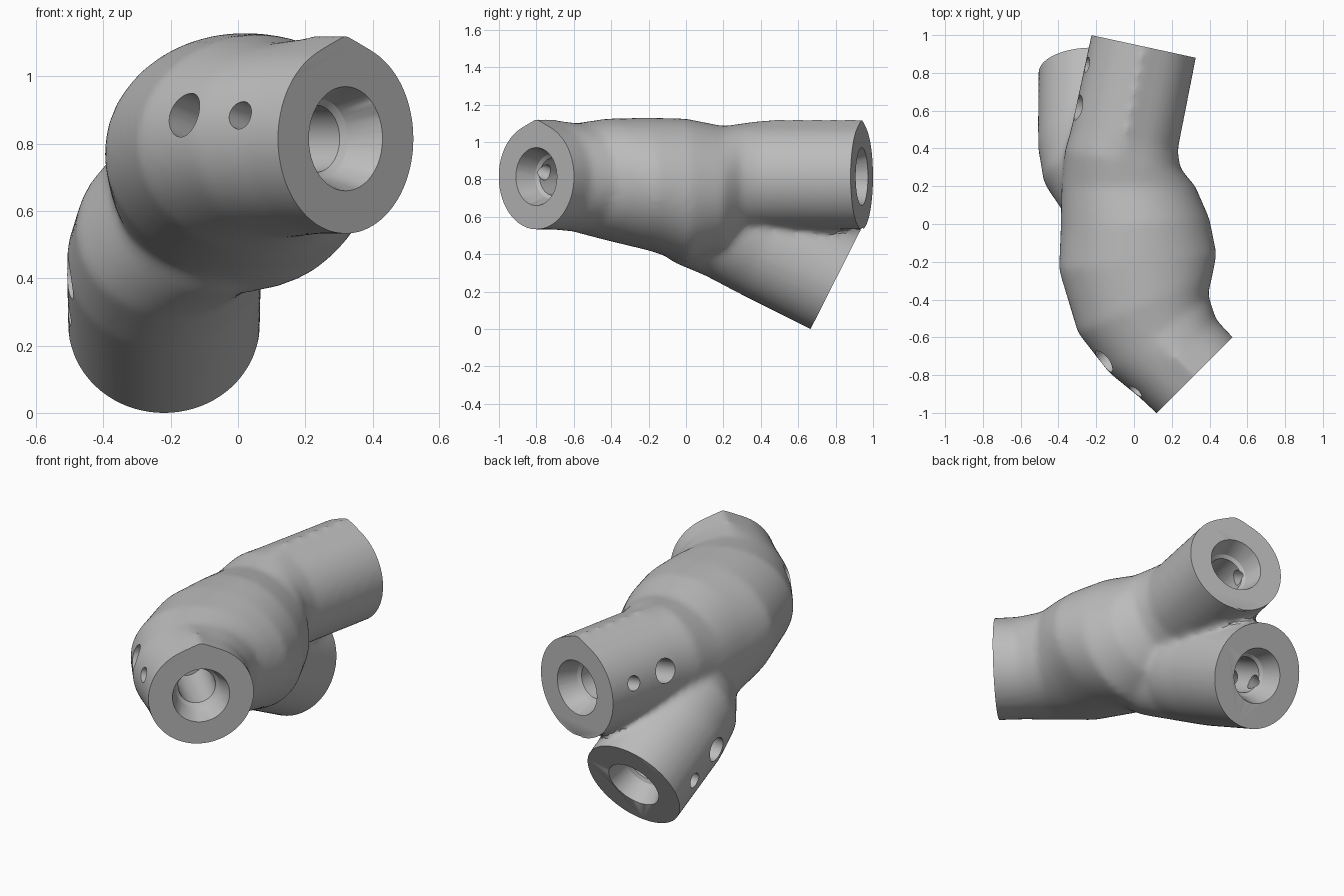
import bpy, bmesh, math
from mathutils import Vector, Matrix

cube = bpy.data.objects.get("Cube")
if cube:
    bpy.data.objects.remove(cube, do_unlink=True)

SIDES = 48
BORE_DEPTH = 0.47


def frame(origin, forward):
    """Matrix with local x to the side, local y up the section, local z forward."""
    f = Vector(forward).normalized()
    side = f.cross(Vector((0, 0, 1))).normalized()
    up = side.cross(f)
    m = Matrix((side, up, f)).transposed().to_4x4()
    m.translation = Vector(origin)
    return m


def ridge(angle):
    """Circle whose top rises to a low ridge between two tangents."""
    off = abs(angle - math.pi / 2)
    lim = math.radians(23)
    return 1 / math.cos(lim - off) if off < lim else 1


def loft(bm, sections):
    """Closed tube through sections of (centre, direction, width, height, ridged)."""
    rings = []
    for centre, forward, w, h, ridged in sections:
        m = frame(centre, forward)
        ring = []
        for i in range(SIDES):
            a = math.tau * i / SIDES
            k = ridge(a) if ridged else 1
            ring.append(bm.verts.new(m @ Vector((w * k * math.cos(a), h * k * math.sin(a), 0))))
        rings.append(ring)
    for r0, r1 in zip(rings, rings[1:]):
        for i in range(SIDES):
            j = (i + 1) % SIDES
            bm.faces.new((r0[i], r0[j], r1[j], r1[i]))
    bm.faces.new(rings[0][::-1])
    bm.faces.new(rings[-1])


def make_object(name, bm):
    bmesh.ops.recalc_face_normals(bm, faces=bm.faces)
    me = bpy.data.meshes.new(name)
    bm.to_mesh(me)
    bm.free()
    ob = bpy.data.objects.new(name, me)
    bpy.context.collection.objects.link(ob)
    return ob


# Arm ends: centre, outward direction, side and tilt of the screw holes
ARMS = {
    "front": ((0.32, -0.80, 0.815), (1, -1, 0), 1, 14),
    "back": ((0.05, 0.94, 0.815), (0.21, 0.97, 0), -1, 14),
    "lower": ((-0.22, 0.80, 0.265), (0, 0.89, -0.45), -1, -8),
}


def past_end(arm, extra=0.08):
    centre, out = ARMS[arm][:2]
    return Vector(centre) + Vector(out).normalized() * extra


def flip(v):
    return tuple(-c for c in v)


# Main body running from the front arm to the back arm
front_out, back_out, low_out = (ARMS[k][1] for k in ("front", "back", "lower"))
bm = bmesh.new()
loft(bm, [
    (past_end("front"), flip(front_out), 0.283, 0.283, True),
    ((0.23, -0.71, 0.815), flip(front_out), 0.29, 0.283, True),
    ((0.13, -0.58, 0.81), (-0.62, 0.78, 0), 0.335, 0.29, False),
    ((0.06, -0.42, 0.80), (-0.4, 0.92, 0), 0.39, 0.325, False),
    ((0.02, -0.2, 0.775), (-0.1, 1, 0), 0.42, 0.355, False),
    ((0.005, 0.0, 0.74), (-0.08, 1, 0), 0.395, 0.385, False),
    ((-0.03, 0.2, 0.75), (0, 1, 0), 0.355, 0.335, False),
    ((-0.06, 0.34, 0.81), (0.15, 1, 0), 0.31, 0.295, False),
    ((-0.05, 0.45, 0.815), back_out, 0.288, 0.283, True),
    (past_end("back"), back_out, 0.283, 0.283, True),
])
# Lower arm branching off the body
loft(bm, [
    (past_end("lower"), low_out, 0.285, 0.298, False),
    ((-0.22, 0.42, 0.455), low_out, 0.29, 0.298, False),
    ((-0.19, 0.24, 0.55), low_out, 0.29, 0.298, False),
    ((-0.08, 0.08, 0.63), low_out, 0.29, 0.31, False),
    ((0.0, -0.15, 0.74), low_out, 0.26, 0.27, False),
])
joint = make_object("branching_joint", bm)

# Blend the tubes into one skin
remesh = joint.modifiers.new("skin", "REMESH")
remesh.mode = "VOXEL"
remesh.voxel_size = 0.02
smooth = joint.modifiers.new("blend", "SMOOTH")
smooth.factor = 0.5
smooth.iterations = 9

cutters = []


def add_cutter(name, bm):
    ob = make_object(name, bm)
    ob.hide_render = True
    cutters.append(ob)
    mod = joint.modifiers.new(name, "BOOLEAN")
    mod.operation = "DIFFERENCE"
    mod.solver = "EXACT"
    mod.object = ob


for arm, (centre, out, side, tilt) in ARMS.items():
    m = frame(centre, out)
    # Flat end face
    bm = bmesh.new()
    size = 0.62 if arm == "lower" else 0.68
    bmesh.ops.create_cube(bm, size=size, matrix=m @ Matrix.Translation((0, 0, size / 2)))
    add_cutter(arm + "_end_cutter", bm)
    # Countersunk stepped bore
    bm = bmesh.new()
    profile = [(0.03, 0.165), (0, 0.155), (-0.11, 0.118), (-0.125, 0.1), (-BORE_DEPTH, 0.1)]
    loft(bm, [(m @ Vector((0, 0, z)), out, r, r, False) for z, r in profile])
    add_cutter(arm + "_bore_cutter", bm)
    # Two screw holes reaching the bore from one side
    for depth, radius in ((0.16, 0.042), (0.39, 0.068)):
        t = math.radians(tilt)
        ray = Vector((side * math.cos(t), math.sin(t), 0))
        start = Vector((0, 0, -depth))
        bm = bmesh.new()
        direction = m.to_3x3() @ ray
        loft(bm, [(m @ (start + ray * d), direction, radius, radius, False) for d in (0.02, 0.5)])
        add_cutter(arm + "_screw_cutter", bm)

# Bake the modifiers and drop the cutters
graph = bpy.context.evaluated_depsgraph_get()
baked = bpy.data.meshes.new_from_object(joint.evaluated_get(graph))
joint.modifiers.clear()
joint.data = baked
for ob in cutters:
    bpy.data.objects.remove(ob, do_unlink=True)

# Plain grey finish
grey = bpy.data.materials.new("plain_grey")
grey.use_nodes = True
colour = (0.5, 0.5, 0.5, 1)
grey.diffuse_color = colour
grey.node_tree.nodes["Principled BSDF"].inputs["Base Color"].default_value = colour
joint.data.materials.clear()
joint.data.materials.append(grey)
for poly in joint.data.polygons:
    poly.material_index = 0

bpy.ops.object.select_all(action="DESELECT")
joint.select_set(True)
bpy.context.view_layer.objects.active = joint
bpy.ops.object.shade_smooth_by_angle(angle=math.radians(30))
